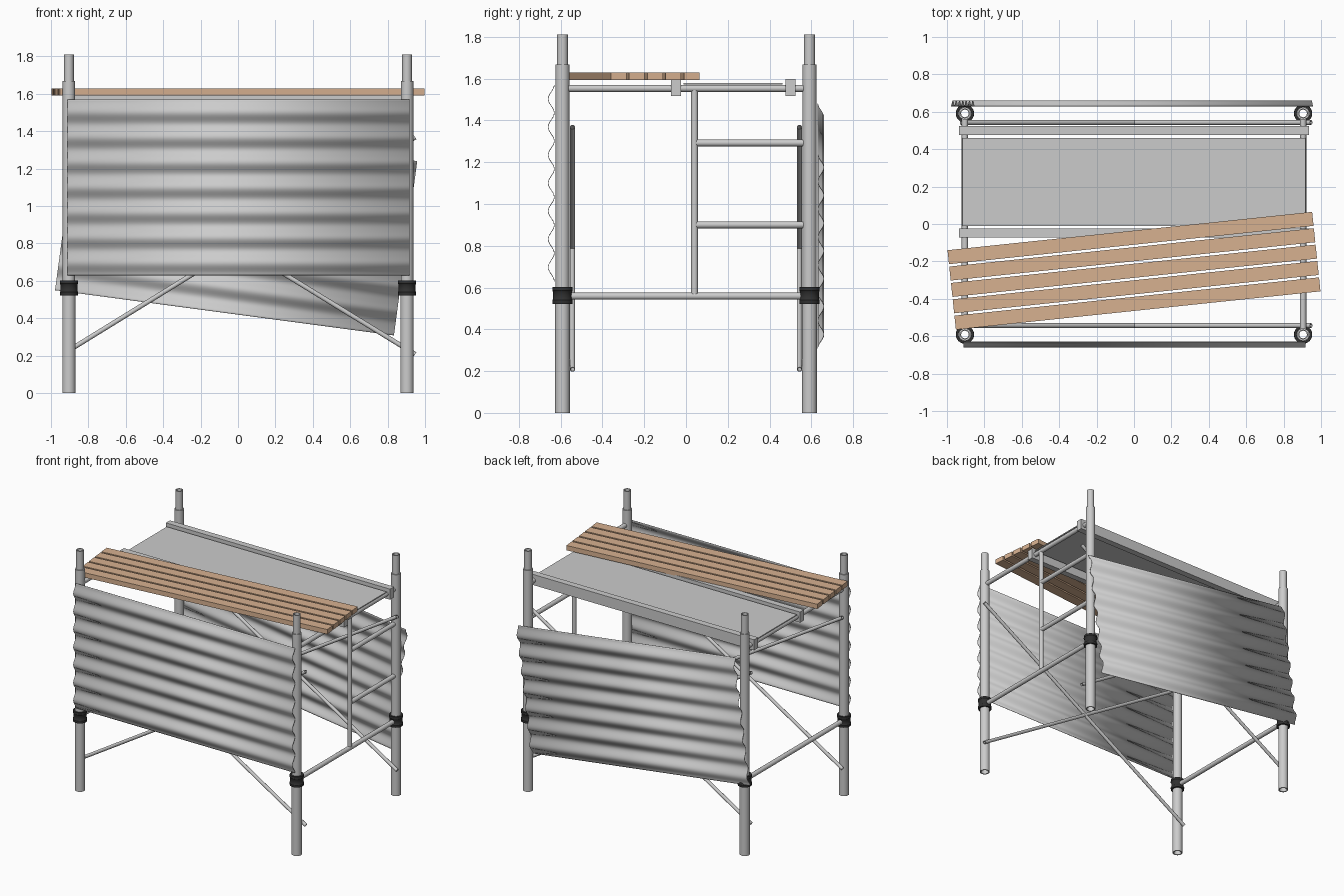
import bpy, bmesh
from math import radians, sin, cos, pi
from mathutils import Vector, Matrix

if "Cube" in bpy.data.objects:
    bpy.data.objects.remove(bpy.data.objects["Cube"])

PX, PY = 0.904, 0.591          # post positions


def material(name, rgb):
    m = bpy.data.materials.new(name)
    m.diffuse_color = (*rgb, 1)
    m.use_nodes = True
    m.node_tree.nodes["Principled BSDF"].inputs["Base Color"].default_value = m.diffuse_color
    return m


WOOD = material("wood", (0.68, 0.44, 0.28))
BLACK = material("black_rubber", (0.03, 0.03, 0.03))


def add(name, bm, mat=None, smooth=True):
    bmesh.ops.recalc_face_normals(bm, faces=bm.faces)
    me = bpy.data.meshes.new(name)
    bm.to_mesh(me)
    bm.free()
    ob = bpy.data.objects.new(name, me)
    bpy.context.collection.objects.link(ob)
    if mat:
        me.materials.append(mat)
    if smooth:
        bpy.ops.object.select_all(action='DESELECT')
        ob.select_set(True)
        bpy.context.view_layer.objects.active = ob
        bpy.ops.object.shade_smooth_by_angle(angle=radians(40))
    return ob


def lathe(name, profile, matrix, mat=None, sides=24):
    """Revolve a closed (radius, height) profile around local z."""
    bm = bmesh.new()
    rings = [[bm.verts.new((r * cos(2 * pi * i / sides), r * sin(2 * pi * i / sides), z))
              for i in range(sides)] for r, z in profile]
    for a, b in zip(rings, rings[1:] + rings[:1]):
        for i in range(sides):
            j = (i + 1) % sides
            bm.faces.new((a[i], a[j], b[j], b[i]))
    bm.transform(matrix)
    return add(name, bm, mat)


def tube(name, p, q, r):
    """Hollow pipe between two points."""
    p, q = Vector(p), Vector(q)
    d = q - p
    m = Matrix.Translation(p) @ d.to_track_quat('Z', 'Y').to_matrix().to_4x4()
    ri, h = r * 0.75, d.length
    return lathe(name, [(r, 0), (r, h), (ri, h), (ri, 0)], m, sides=16)


def box(name, lo, hi, mat=None, matrix=Matrix()):
    lo, hi = Vector(lo), Vector(hi)
    bm = bmesh.new()
    bmesh.ops.create_cube(bm, size=1)
    bm.transform(matrix @ Matrix.Translation((lo + hi) / 2) @ Matrix.Diagonal((*(hi - lo), 1)))
    return add(name, bm, mat, smooth=False)


def corrugated_sheet(name, matrix, width=1.828, height=0.94, waves=7, amp=0.0145):
    """Sheet centred on its own origin, ridges along x, bulging towards -y."""
    bm = bmesh.new()
    n = waves * 14
    prev = None
    for i in range(n + 1):
        y = amp * cos(2 * pi * waves * i / n)
        z = height * (i / n - 0.5)
        row = [bm.verts.new((x, y, z)) for x in (-width / 2, width / 2)]
        if prev:
            bm.faces.new((prev[0], prev[1], row[1], row[0]))
        prev = row
    bm.transform(matrix)
    ob = add(name, bm)
    mod = ob.modifiers.new("thickness", 'SOLIDIFY')
    mod.thickness, mod.offset = 0.003, 0


# Posts with narrower spigots on top, and black joint collars
post = [(0.035, 0), (0.035, 0.56), (0.033, 0.56), (0.033, 1.668), (0.026, 1.668),
        (0.026, 1.81), (0.02, 1.81), (0.02, 0.3), (0.027, 0.3), (0.027, 0)]
collar = [(0.034, 0.522), (0.048, 0.522), (0.049, 0.54), (0.045, 0.545), (0.045, 0.58),
          (0.049, 0.585), (0.048, 0.602), (0.034, 0.602)]
for sx, xn in ((-1, "left"), (1, "right")):
    for sy, yn in ((-1, "front"), (1, "back")):
        at = Matrix.Translation((sx * PX, sy * PY, 0))
        lathe(f"post_{yn}_{xn}", post, at, sides=32)
        lathe(f"collar_{yn}_{xn}", collar, at, BLACK, sides=32)
    # End frame cross bars
    for z, zn in ((0.559, "lower"), (1.553, "upper")):
        e = PY - 0.02
        tube(f"{zn}_bar_{xn}", (sx * PX, -e, z), (sx * PX, e, z), 0.017)

# Ladder on the right end only
tube("ladder_upright", (PX, 0.041, 0.57), (PX, 0.041, 1.545), 0.0165)
for i, z in enumerate((0.90, 1.292)):
    tube(f"ladder_rung_{i + 1}", (PX, 0.05, z), (PX, PY - 0.02, z), 0.0165)

# Crossed braces on front and back
for sy, yn in ((-1, "front"), (1, "back")):
    y = sy * 0.543
    tube(f"brace_rising_{yn}", (-0.925, y, 0.215), (0.947, y, 1.368), 0.0125)
    tube(f"brace_falling_{yn}", (-0.925, y, 1.355), (0.947, y, 0.208), 0.0125)

# Metal deck between two side rails
box("deck_panel", (-0.917, -0.012, 1.571), (0.917, 0.461, 1.578))
box("deck_rail_front", (-0.935, -0.071, 1.517), (0.935, -0.024, 1.597))
box("deck_rail_back", (-0.935, 0.476, 1.517), (0.935, 0.524, 1.597))

# Skewed wooden planks
turn = Matrix.Translation((0, -0.25, 0)) @ Matrix.Rotation(radians(6), 4, 'Z')
for i in range(5):
    y = (i - 2) * 0.088
    box(f"plank_{i + 1}", (-0.98, y - 0.0375, 1.592), (0.98, y + 0.0375, 1.628), WOOD, turn)

# Corrugated sheets: straight one at the front, tilted one at the back
corrugated_sheet("front_sheet", Matrix.Translation((0.002, -0.645, 1.1)))
corrugated_sheet("back_sheet", Matrix.Translation((-0.01, 0.645, 0.895))
                 @ Matrix.Rotation(radians(7.6), 4, 'Y') @ Matrix.Rotation(pi, 4, 'Z'))
